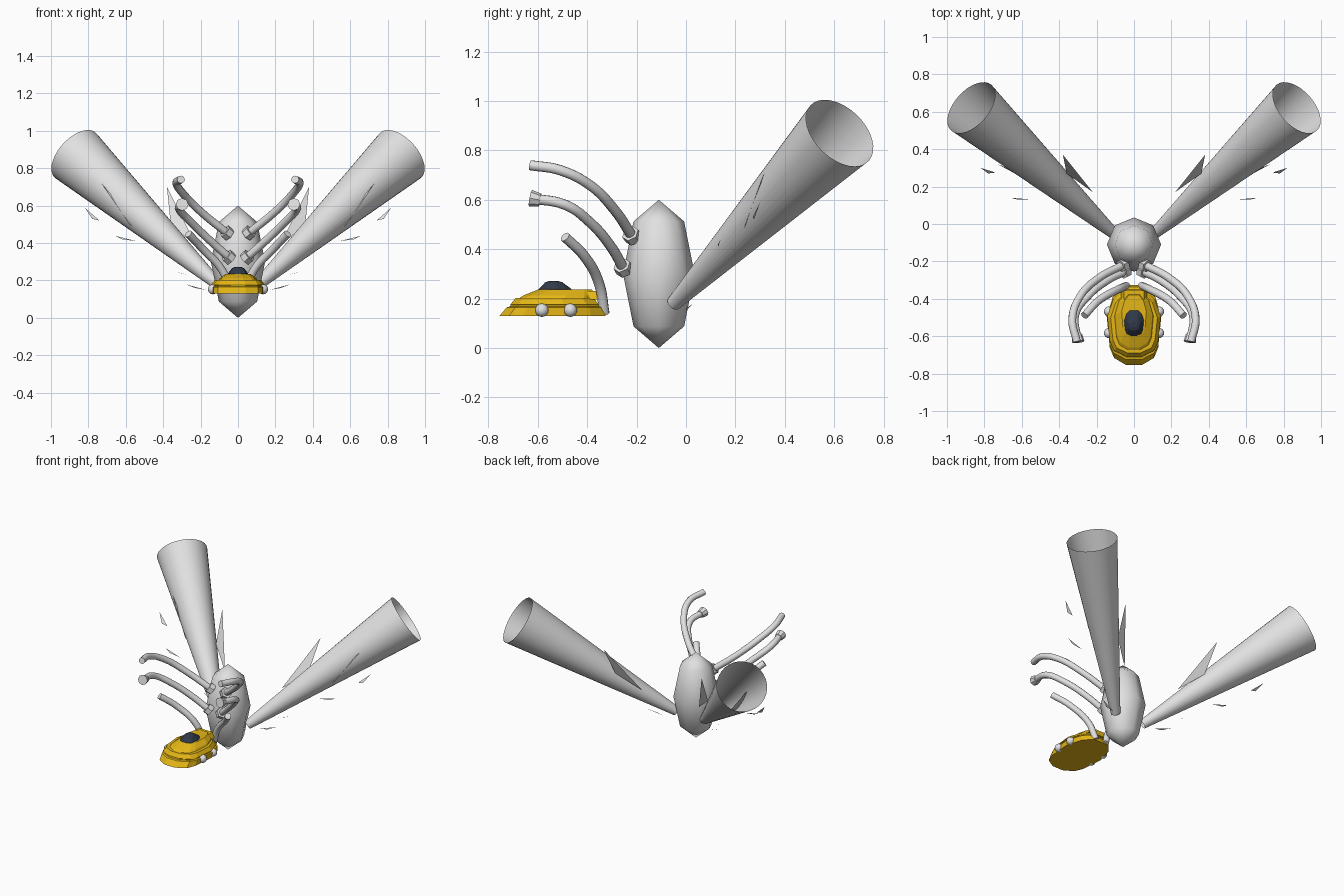
import bpy, bmesh, math
from mathutils import Vector

if "Cube" in bpy.data.objects:
    bpy.data.objects.remove(bpy.data.objects["Cube"])


def material(name, rgb):
    m = bpy.data.materials.new(name)
    m.diffuse_color = (*rgb, 1)
    m.use_nodes = True
    m.node_tree.nodes["Principled BSDF"].inputs["Base Color"].default_value = m.diffuse_color
    return m


GREY = material("light grey", (0.75, 0.75, 0.75))
YELLOW = material("yellow paint", (0.78, 0.47, 0.008))
GLASS = material("dark glass", (0.03, 0.04, 0.065))


def finish(bm, name, mat, smooth=False):
    me = bpy.data.meshes.new(name)
    for f in bm.faces:
        f.smooth = smooth
    bm.to_mesh(me)
    bm.free()
    me.materials.append(mat)
    ob = bpy.data.objects.new(name, me)
    bpy.context.collection.objects.link(ob)
    return ob


def cylinder(name, a, b, r1, r2, sides, mat, caps=True, smooth=False):
    """Cone or cylinder running from point a to point b."""
    a, b = Vector(a), Vector(b)
    bm = bmesh.new()
    bmesh.ops.create_cone(bm, cap_ends=caps, segments=sides, radius1=r1,
                          radius2=r2, depth=(b - a).length)
    ob = finish(bm, name, mat, smooth)
    ob.rotation_euler = (b - a).to_track_quat('Z', 'Y').to_euler()
    ob.location = (a + b) / 2
    return ob


def ball(name, loc, scale, seg, rings, mat):
    bm = bmesh.new()
    bmesh.ops.create_uvsphere(bm, u_segments=seg, v_segments=rings, radius=1)
    for v in bm.verts:
        v.co = [c * s for c, s in zip(v.co, scale)]
    ob = finish(bm, name, mat, True)
    ob.location = loc
    return ob


def tube(name, pts, radius):
    cu = bpy.data.curves.new(name, 'CURVE')
    cu.dimensions = '3D'
    cu.bevel_depth = radius
    cu.bevel_resolution = 3
    cu.use_fill_caps = True
    cu.resolution_u = 6
    sp = cu.splines.new('BEZIER')
    sp.bezier_points.add(len(pts) - 1)
    for bp, p in zip(sp.bezier_points, pts):
        bp.co = p
        bp.handle_left_type = bp.handle_right_type = 'AUTO'
    cu.materials.append(GREY)
    ob = bpy.data.objects.new(name, cu)
    bpy.context.collection.objects.link(ob)
    bpy.ops.object.select_all(action='DESELECT')
    ob.select_set(True)
    bpy.context.view_layer.objects.active = ob
    bpy.ops.object.convert(target='MESH')
    bpy.ops.object.shade_smooth_by_angle(angle=math.radians(40))


# Plan outline of the craft: x as share of half width, y from back (0) to front (1)
PLAN = [(.42, 0), (.78, .14), (1, .4), (.9, .78), (.74, .91), (.28, 1)]
PLAN += [(-x, y) for x, y in reversed(PLAN)]


def loft(name, rings, mat):
    """Stack plan outlines given as (half width, front y, back y, z)."""
    bm = bmesh.new()
    loops = [[bm.verts.new((x * w, yb + (yf - yb) * t, z)) for x, t in PLAN]
             for w, yf, yb, z in rings]
    n = len(PLAN)
    for lo, hi in zip(loops, loops[1:]):
        for i in range(n):
            bm.faces.new((lo[i], lo[(i + 1) % n], hi[(i + 1) % n], hi[i]))
    bm.faces.new(loops[0])
    bm.faces.new(loops[-1])
    bmesh.ops.recalc_face_normals(bm, faces=bm.faces)
    return finish(bm, name, mat)


# Central pod
ball("pod", (0, -0.11, 0.3), (0.145, 0.145, 0.3), 8, 4, GREY)

# Arm paths on the right side
ARMS = {
    "upper": [(.06, -.22, .455), (.19, -.29, .56), (.29, -.39, .66),
              (.33, -.51, .72), (.305, -.63, .74)],
    "middle": [(.05, -.255, .325), (.14, -.3, .405), (.25, -.39, .51),
               (.315, -.49, .58), (.3, -.62, .605)],
    "lower": [(.04, -.33, .14), (.085, -.35, .255), (.19, -.41, .37),
              (.265, -.49, .45)],
}

for s, side in ((1, "right"), (-1, "left")):
    # Open exhaust horns
    cylinder(side + "_horn", (s * .11, -.05, .18), (s * .87, .622, .87),
             .03, .163, 32, GREY, caps=False, smooth=True)
    # Curved arms with collars at the root
    for key, path in ARMS.items():
        pts = [Vector((s * x, y, z)) for x, y, z in path]
        tube(f"{side}_{key}_arm", pts, .021)
        if key != "lower":
            d = (pts[1] - pts[0]).normalized()
            cylinder(f"{side}_{key}_collar", pts[0] - d * .02, pts[0] + d * .015,
                     .036, .036, 6, GREY)
        if key == "middle":
            d = (pts[-1] - pts[-2]).normalized()
            cylinder(side + "_arm_tip", pts[-1] - d * .03, pts[-1] + d * .01,
                     .026, .034, 8, GREY)
    # Side pods of the craft
    for i, y in enumerate((-.583, -.468)):
        ball(f"{side}_wheel_{i}", (s * .134, y, .153), (.027,) * 3, 16, 10, GREY)

# Thin shards drifting beside the horns
SHARDS = [((.38, .37, .70), (.36, .27, .50), (.22, .17, .38)),
          ((.73, .32, .72), (.58, .24, .50), (.46, .22, .40)),
          ((.82, .30, .59), (.78, .27, .53), (.74, .275, .52)),
          ((.66, .14, .44), (.62, .13, .42), (.54, .13, .41)),
          ((.34, .08, .25), (.31, .07, .24), (.27, .06, .23)),
          ((.28, .03, .18), (.23, .0, .16), (.17, .0, .15))]
bm = bmesh.new()
for s in (1, -1):
    for tri in SHARDS:
        bm.faces.new([bm.verts.new((s * x, y, z)) for x, y, z in tri])
finish(bm, "shards", GREY)

# Craft hull: skirt, seam, shoulder and hood
loft("craft_hull", [
    (.144, -.755, -.325, .13), (.146, -.725, -.338, .165),
    (.136, -.712, -.35, .168), (.136, -.71, -.35, .174),
    (.143, -.71, -.352, .177), (.125, -.69, -.375, .202)], YELLOW)
loft("craft_hood", [
    (.108, -.685, -.37, .195), (.098, -.66, -.37, .212),
    (.066, -.60, -.38, .236)], YELLOW)

# Rear deck
bm = bmesh.new()
bmesh.ops.create_cube(bm, size=1)
for v in bm.verts:
    k = .75 if v.co.z > 0 else 1
    v.co = (v.co.x * .14 * k, -.415 + v.co.y * .12, .214 + v.co.z * .034)
finish(bm, "rear_deck", YELLOW)

# Cockpit canopy
loft("canopy", [(.054, -.605, -.455, .225), (.052, -.595, -.465, .24),
                (.032, -.57, -.5, .266), (.02, -.55, -.52, .272)], GLASS)
